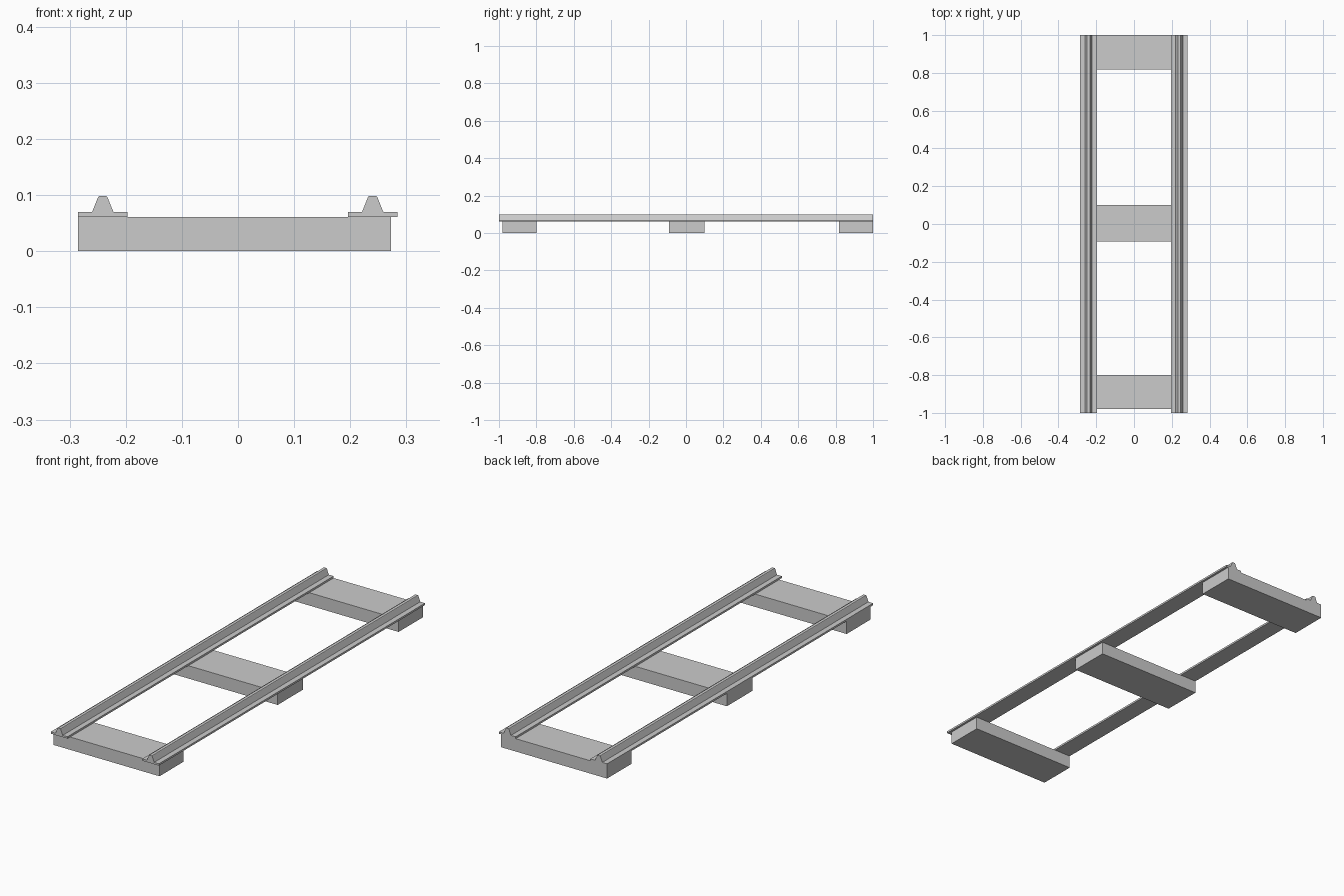
import bpy
import bmesh

old = bpy.data.objects.get("Cube")
if old:
    bpy.data.objects.remove(old, do_unlink=True)

grey = bpy.data.materials.new("plain grey")
grey.use_nodes = True
colour = (0.6, 0.6, 0.6, 1)
grey.diffuse_color = colour
grey.node_tree.nodes["Principled BSDF"].inputs["Base Color"].default_value = colour


def extrude_along_y(name, profile, y0, y1):
    """Sweep a closed (x, z) profile from y0 to y1."""
    bm = bmesh.new()
    face = bm.faces.new([bm.verts.new((x, y0, z)) for x, z in profile])
    swept = bmesh.ops.extrude_face_region(bm, geom=[face])["geom"]
    moved = [v for v in swept if isinstance(v, bmesh.types.BMVert)]
    bmesh.ops.translate(bm, verts=moved, vec=(0, y1 - y0, 0))
    bmesh.ops.recalc_face_normals(bm, faces=bm.faces)
    mesh = bpy.data.meshes.new(name)
    bm.to_mesh(mesh)
    bm.free()
    mesh.materials.append(grey)
    obj = bpy.data.objects.new(name, mesh)
    bpy.context.collection.objects.link(obj)
    return obj


# Sleepers: three flat beams under the rails
SLEEPER_TOP = 0.061
beam = [(-0.285, 0), (0.273, 0), (0.273, SLEEPER_TOP), (-0.285, SLEEPER_TOP)]
for name, y0, y1 in (("front_sleeper", -0.98, -0.8),
                     ("middle_sleeper", -0.092, 0.1),
                     ("back_sleeper", 0.817, 1.0)):
    extrude_along_y(name, beam, y0, y1)

# Rails: wide flange with a tapered head
half = [(0.044, SLEEPER_TOP), (0.044, 0.07), (0.019, 0.07),
        (0.0085, 0.096), (0.007, 0.098)]
section = half + [(-x, z) for x, z in reversed(half)]
for name, cx in (("right_rail", -0.241), ("left_rail", 0.24)):
    extrude_along_y(name, [(cx + x, z) for x, z in section], -1, 1)
